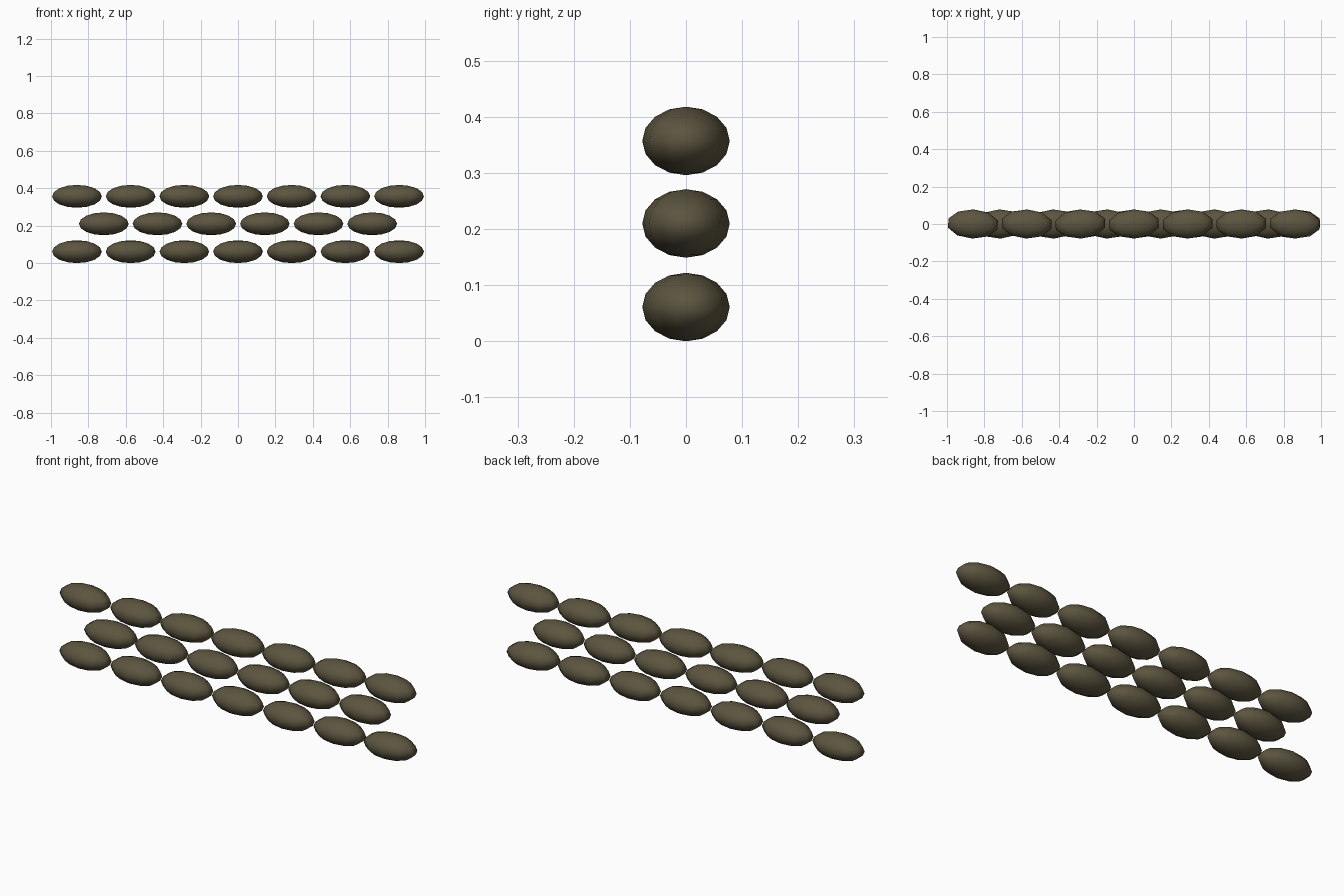
import bpy
import math
import random

cube = bpy.data.objects.get("Cube")
if cube:
    bpy.data.objects.remove(cube, do_unlink=True)

random.seed(4)
SPACING = 0.287
HALF_SIZE = (0.139, 0.078, 0.061)

# Olive brown sackcloth
cloth = bpy.data.materials.new("olive_sackcloth")
cloth.use_nodes = True
colour = (0.107, 0.09, 0.05, 1)
cloth.diffuse_color = colour
bsdf = cloth.node_tree.nodes["Principled BSDF"]
bsdf.inputs["Base Color"].default_value = colour
bsdf.inputs["Roughness"].default_value = 0.9


def add_bag(name, x, z, turn):
    """One plump bag, slightly turned about the vertical."""
    bpy.ops.mesh.primitive_uv_sphere_add(segments=10, ring_count=8, radius=1, location=(x, 0, z))
    bag = bpy.context.object
    bag.name = name
    bag.scale = HALF_SIZE
    bag.rotation_euler.z = turn
    bag.data.materials.append(cloth)
    bpy.ops.object.transform_apply(location=False, rotation=True, scale=True)
    bpy.ops.object.shade_smooth()


# Three courses, the middle one offset by half a bag
courses = (("bottom", 7, 0.061), ("middle", 6, 0.21), ("top", 7, 0.357))
for label, count, height in courses:
    for i in range(count):
        x = (i - (count - 1) / 2) * SPACING
        add_bag(f"{label}_sandbag_{i + 1}", x, height, math.radians(random.uniform(-3, 3)))
